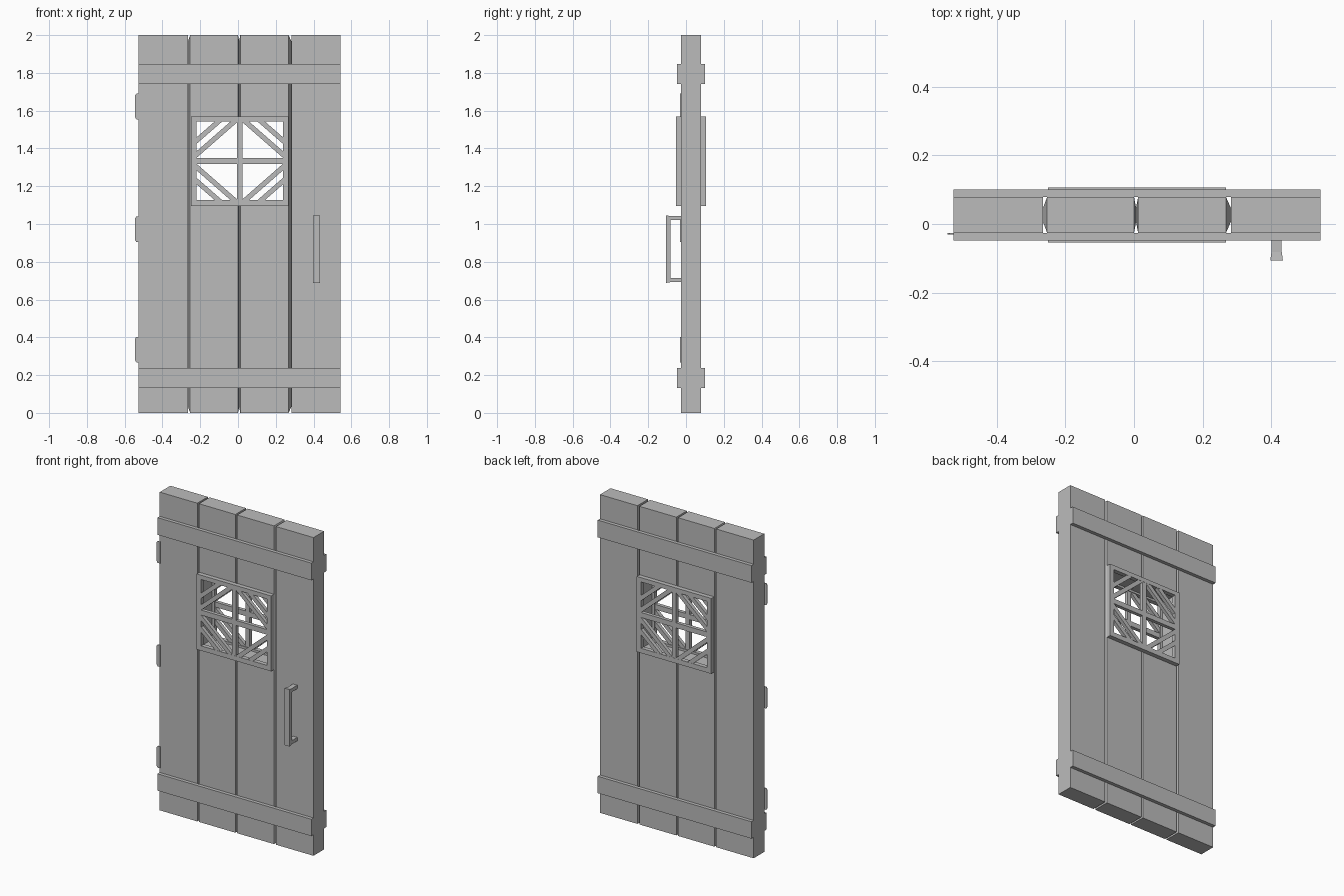
import bpy, bmesh, math
from mathutils import Matrix, Vector

cube = bpy.data.objects.get("Cube")
if cube:
    bpy.data.objects.remove(cube, do_unlink=True)

grey = bpy.data.materials.new("plain_grey")
grey.use_nodes = True
COLOUR = (0.5, 0.5, 0.5, 1)
grey.diffuse_color = COLOUR
for node in grey.node_tree.nodes:
    if node.type == 'BSDF_PRINCIPLED':
        node.inputs["Base Color"].default_value = COLOUR

MID = 0.0265             # middle of the door thickness
HALF = 0.0525            # half the plank thickness
LEFT, RIGHT = -0.526, 0.543


def finish(bm, name):
    bmesh.ops.recalc_face_normals(bm, faces=bm.faces[:])
    mesh = bpy.data.meshes.new(name)
    bm.to_mesh(mesh)
    bm.free()
    mesh.materials.append(grey)
    obj = bpy.data.objects.new(name, mesh)
    bpy.context.collection.objects.link(obj)
    return obj


def add_box(bm, x, y, z, turn=0):
    """Box from three (low, high) ranges, turned about y by an angle."""
    size = [b - a for a, b in (x, y, z)]
    centre = Vector([(a + b) / 2 for a, b in (x, y, z)])
    matrix = Matrix.Translation(centre) @ Matrix.Rotation(turn, 4, 'Y') @ Matrix.Diagonal((*size, 1))
    return bmesh.ops.create_cube(bm, size=1, matrix=matrix)["verts"]


def box(name, x, y, z):
    bm = bmesh.new()
    add_box(bm, x, y, z)
    return finish(bm, name)


def layer(side, near, far):
    """Depth range on the front (-1) or back (1) of the door."""
    return sorted((MID + side * near, MID + side * far))


# Planks: the inner ones have raised panels on their sides that close the gaps
def plank(name, x0, x1, bulge_left, bulge_right):
    bm = bmesh.new()
    add_box(bm, (x0, x1), (MID - HALF, MID + HALF), (0, 2))
    bm.normal_update()
    for direction, bulge in ((-1, bulge_left), (1, bulge_right)):
        if bulge:
            face = next(f for f in bm.faces if f.normal.x * direction > 0.9)
            bmesh.ops.inset_region(bm, faces=[face], thickness=0.045)
            for v in face.verts:
                v.co.x += direction * bulge
    return finish(bm, name)


plank("hinge_side_plank", LEFT, -0.265, 0, 0)
inner = [plank("inner_plank_a", -0.253, 0.0, 0.012, 0.006),
         plank("inner_plank_b", 0.012, 0.268, 0.006, 0.014)]
plank("handle_side_plank", 0.282, RIGHT, 0, 0)

# Window opening through the inner planks
cutter = box("window_cutter", (-0.235, 0.253), (-0.3, 0.3), (1.112, 1.556))
cutter.hide_render = True
for obj in inner:
    mod = obj.modifiers.new("window", 'BOOLEAN')
    mod.operation = 'DIFFERENCE'
    mod.solver = 'EXACT'
    mod.object = cutter
    bpy.context.view_layer.objects.active = obj
    bpy.ops.object.modifier_apply(modifier=mod.name)
bpy.data.objects.remove(cutter, do_unlink=True)

# Window outline: outer and inner rectangles of the frame
OX, OZ = (-0.25, 0.268), (1.096, 1.57)
IX, IZ = (-0.219, 0.238), (1.126, 1.543)
CX, CZ = sum(IX) / 2, sum(IZ) / 2

for side, label in ((-1, "front"), (1, "back")):
    # Cross braces
    for place, z in (("lower", (0.132, 0.238)), ("upper", (1.74, 1.848))):
        box(f"{label}_{place}_brace", (LEFT, RIGHT), layer(side, HALF, 0.0745), z)

    # Frame
    bm = bmesh.new()
    depth = layer(side, HALF, 0.08)
    for z in ((OZ[0], IZ[0]), (IZ[1], OZ[1])):
        add_box(bm, OX, depth, z)
    for x in ((OX[0], IX[0]), (IX[1], OX[1])):
        add_box(bm, x, depth, IZ)
    finish(bm, f"{label}_window_frame")

    # Lattice: a cross and two slanting bars in each corner
    bm = bmesh.new()
    depth = layer(side, HALF + 0.004, 0.079)
    add_box(bm, (CX - 0.014, CX + 0.014), depth, IZ)
    add_box(bm, IX, depth, (CZ - 0.016, CZ + 0.016))
    for sx in (-1, 1):
        for sz in (-1, 1):
            corner_x, corner_z = IX[sx > 0], IZ[sz > 0]
            for dx, dz in ((0.2, 0.175), (0.116, 0.101)):
                px, pz = corner_x - sx * dx / 2, corner_z - sz * dz / 2
                half = math.hypot(dx, dz) / 2 + 0.014
                add_box(bm, (px - half, px + half), depth, (pz - 0.013, pz + 0.013),
                        sx * sz * math.atan2(dz, dx))
    finish(bm, f"{label}_window_lattice")

# Handle: grip flares towards its outer face, on two short posts
bm = bmesh.new()
grip = add_box(bm, (0.397, 0.434), (-0.107, -0.081), (0.688, 1.046))
for v in grip:
    if v.co.y > -0.09:
        v.co.x += 0.0035 if v.co.x < 0.415 else -0.0035
        v.co.z += 0.004 if v.co.z < 0.9 else -0.004
for z in ((0.692, 0.714), (1.02, 1.042)):
    add_box(bm, (0.4005, 0.4305), (-0.081, MID - HALF), z)
finish(bm, "handle")

# Hinges: thin plates with clipped corners at the edge
for i, z in enumerate((0.335, 0.972, 1.622)):
    bm = bmesh.new()
    outline = [(-0.522, -0.068), (-0.538, -0.068), (-0.544, -0.058),
               (-0.544, 0.06), (-0.538, 0.068), (-0.522, 0.068)]
    face = bm.faces.new([bm.verts.new((x, -0.031, z + dz)) for x, dz in outline])
    sweep = bmesh.ops.extrude_face_region(bm, geom=[face])["geom"]
    bmesh.ops.translate(bm, vec=(0, 0.005, 0),
                        verts=[g for g in sweep if isinstance(g, bmesh.types.BMVert)])
    finish(bm, f"hinge_plate_{i + 1}")
